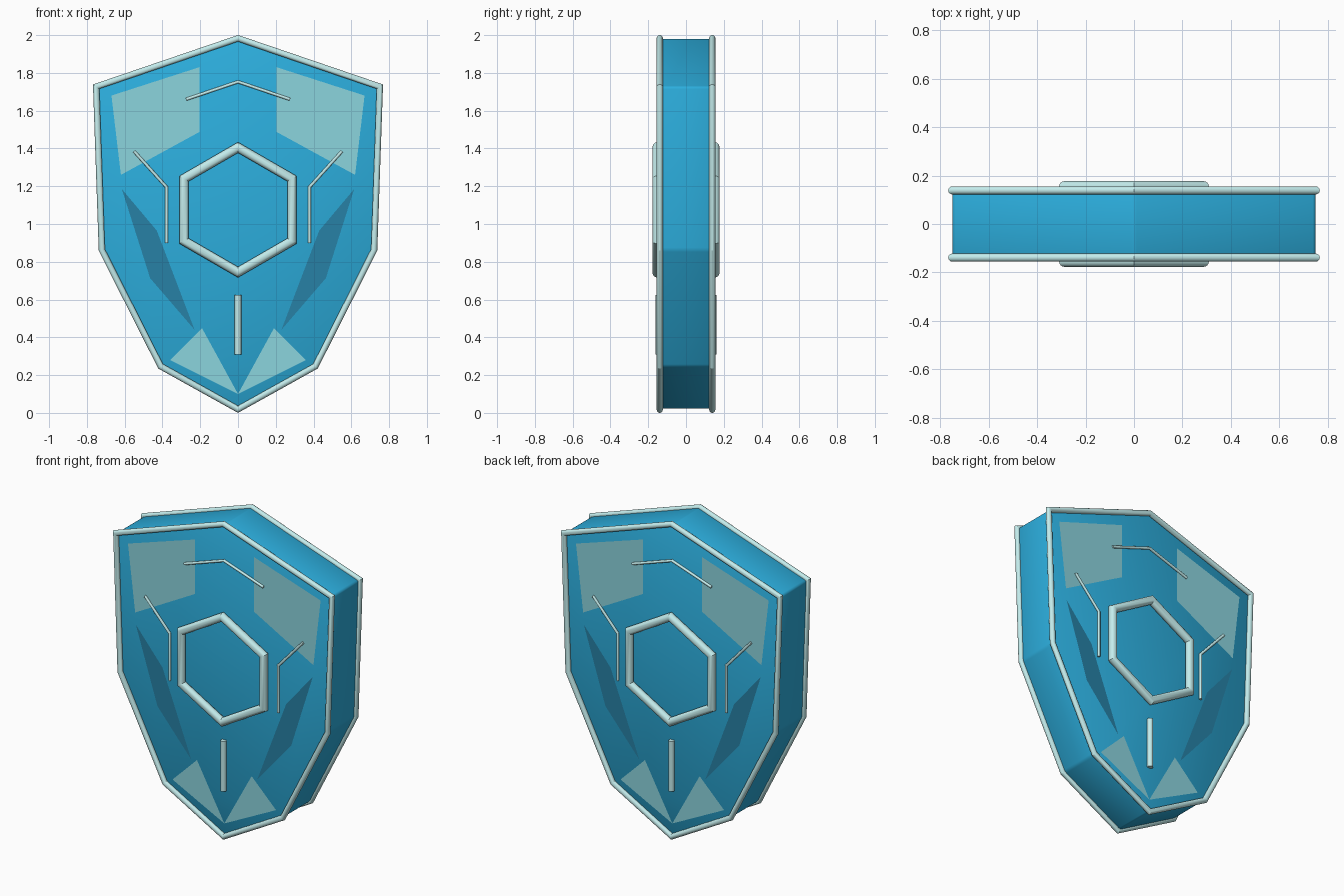
import bpy, bmesh, math
from mathutils import Vector

if "Cube" in bpy.data.objects:
    bpy.data.objects.remove(bpy.data.objects["Cube"])


def material(name, rgb):
    m = bpy.data.materials.new(name)
    m.diffuse_color = (*rgb, 1)
    m.use_nodes = True
    m.node_tree.nodes["Principled BSDF"].inputs["Base Color"].default_value = m.diffuse_color
    return m


BLUE = material("blue", (0.025, 0.42, 0.72))
DARK = material("dark_blue", (0.02, 0.22, 0.38))
LIGHT = material("light_teal", (0.26, 0.66, 0.73))
TRIM = material("pale_trim", (0.55, 0.84, 0.84))


def finish(name, bm, mat, angle):
    bmesh.ops.recalc_face_normals(bm, faces=bm.faces)
    me = bpy.data.meshes.new(name)
    bm.to_mesh(me)
    bm.free()
    ob = bpy.data.objects.new(name, me)
    bpy.context.collection.objects.link(ob)
    me.materials.append(mat)
    if angle:
        bpy.ops.object.select_all(action='DESELECT')
        ob.select_set(True)
        bpy.context.view_layer.objects.active = ob
        bpy.ops.object.shade_smooth_by_angle(angle=math.radians(angle))
    return ob


def tube(name, pts, y, r, closed=False, sides=16):
    """Round tube with mitred corners along a path in the XZ plane."""
    bm = bmesh.new()
    pts = [Vector(p) for p in pts]
    n, rings = len(pts), []
    for i, p in enumerate(pts):
        a = (p - pts[i - 1]).normalized() if closed or i else None
        b = (pts[(i + 1) % n] - p).normalized() if closed or i < n - 1 else None
        a, b = a or b, b or a
        t = (a + b).normalized()
        side = Vector((t.y, -t.x)) / t.dot(a)
        ring = []
        for k in range(sides):
            w = 2 * math.pi * k / sides
            q = p + side * r * math.cos(w)
            ring.append(bm.verts.new((q.x, y + r * math.sin(w), q.y)))
        rings.append(ring)
    for i in range(n if closed else n - 1):
        u, v = rings[i], rings[(i + 1) % n]
        for k in range(sides):
            j = (k + 1) % sides
            bm.faces.new((u[k], u[j], v[j], v[k]))
    if not closed:
        bm.faces.new(rings[0])
        bm.faces.new(rings[-1])
    return finish(name, bm, TRIM, 24)


def mirror(pts):
    return [(-x, z) for x, z in pts]


# Shield body: extruded outline with softened edges
half = [(0, 1.983), (0.751, 1.727), (0.721, 0.863), (0.41, 0.247), (0, 0.019)]
outline = half + mirror(half[1:-1])[::-1]
DEPTH = 0.133
bm = bmesh.new()
face = bm.faces.new([bm.verts.new((x, -DEPTH, z)) for x, z in outline])
ext = bmesh.ops.extrude_face_region(bm, geom=[face], use_keep_orig=True)
bmesh.ops.translate(bm, vec=(0, 2 * DEPTH, 0),
                    verts=[g for g in ext["geom"] if isinstance(g, bmesh.types.BMVert)])
body = finish("shield_body", bm, BLUE, 180)
bevel = body.modifiers.new("soft_edges", 'BEVEL')
bevel.width = 0.012
bevel.segments = 2
bevel.limit_method = 'NONE'

hexagon = [(0.33 * math.sin(i * math.pi / 3), 1.075 + 0.33 * math.cos(i * math.pi / 3))
           for i in range(6)]
side_line = [(0.55, 1.385), (0.378, 1.195), (0.378, 0.90)]
panels = {
    "upper_panel": (LIGHT, [(0.205, 1.83), (0.67, 1.68), (0.62, 1.26), (0.205, 1.487)]),
    "side_panel": (DARK, [(0.615, 1.185), (0.43, 0.965), (0.23, 0.44), (0.465, 0.713)]),
    "lower_panel": (LIGHT, [(0, 0.10), (0.36, 0.28), (0.19, 0.448)]),
}

# Same decoration on the front and the back
for label, s in (("front", -1), ("back", 1)):
    tube(label + "_rim", outline, s * 0.139, 0.0165, closed=True)
    tube(label + "_hexagon_ring", hexagon, s * 0.153, 0.0245, closed=True)
    tube(label + "_top_chevron", [(-0.275, 1.66), (0, 1.753), (0.275, 1.66)], s * 0.139, 0.008)
    tube(label + "_lower_bar", [(0, 0.31), (0, 0.625)], s * 0.143, 0.0175)
    for hand, flip in (("right", False), ("left", True)):
        tube(f"{label}_{hand}_side_line", mirror(side_line) if flip else side_line,
             s * 0.139, 0.008)
        for name, (mat, pts) in panels.items():
            bm = bmesh.new()
            pts = mirror(pts) if flip else pts
            f = bm.faces.new([bm.verts.new((x, s * (DEPTH + 0.003), z)) for x, z in pts])
            ob = finish(f"{label}_{hand}_{name}", bm, mat, 0)
            # Panels face outward
            if ob.data.polygons[0].normal.y * s < 0:
                ob.data.flip_normals()
